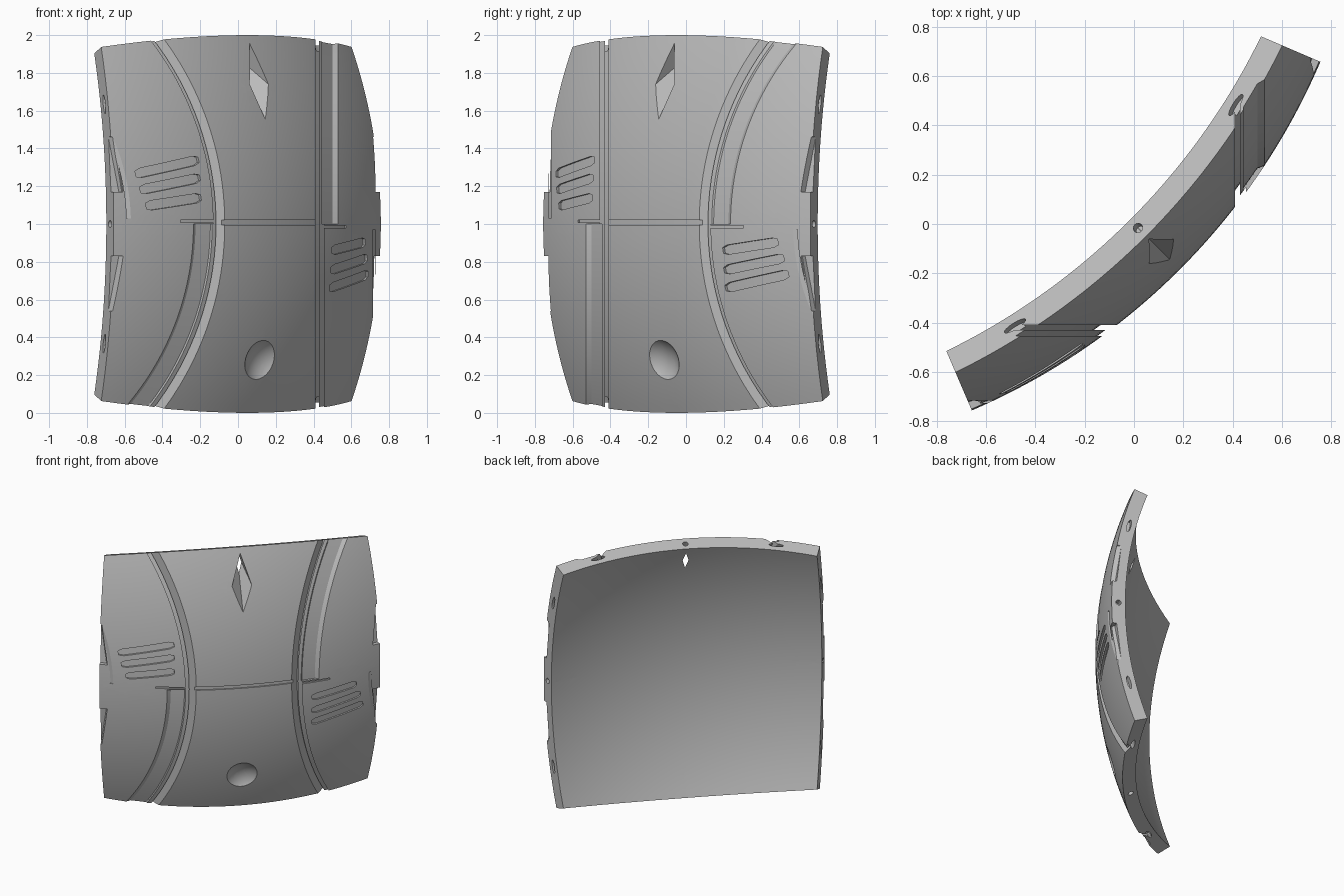
import bpy, bmesh, math
from mathutils import Vector, Matrix

if "Cube" in bpy.data.objects:
    bpy.data.objects.remove(bpy.data.objects["Cube"])

R = 2.692            # outer sphere radius
WALL = 0.1           # shell thickness
SLOPE = 0.4          # panel edge slope seen from the sphere centre
OFFSET = -2.43       # sphere centre along the facing direction
Q = math.sqrt(0.5)
N = 40

# Local frame: u across, h up, d outward from the sphere centre
FRAME = Matrix(((Q, 0, Q, OFFSET * Q), (Q, 0, -Q, -OFFSET * Q), (0, 1, 0, 1), (0, 0, 0, 1)))
UNFRAME = FRAME.inverted()


def on_sphere(u, h, depth=0.0):
    r = R - depth
    return Vector((u, h, math.sqrt(r * r - u * u - h * h)))


def on_plane(y, h, depth):
    """Point on the sphere lying in the world plane of constant y."""
    cx, cy, r = OFFSET * Q, -OFFSET * Q, R - depth
    x = cx + math.sqrt(r * r - (y - cy) ** 2 - h * h)
    return UNFRAME @ Vector((x, y, h + 1))


def finish(bm, name):
    bmesh.ops.recalc_face_normals(bm, faces=bm.faces)
    mesh = bpy.data.meshes.new(name)
    bm.to_mesh(mesh)
    bm.free()
    obj = bpy.data.objects.new(name, mesh)
    bpy.context.scene.collection.objects.link(obj)
    return obj


# Curved panel shell
bm = bmesh.new()
layers = []
for r in (R, R - WALL):
    layers.append([[bm.verts.new(Vector((SLOPE * (2 * i / N - 1), SLOPE * (2 * j / N - 1), 1)).normalized() * r)
                    for j in range(N + 1)] for i in range(N + 1)])
for g in layers:
    for i in range(N):
        for j in range(N):
            bm.faces.new((g[i][j], g[i + 1][j], g[i + 1][j + 1], g[i][j + 1]))
outer, inner = layers
for k in range(N):
    for e in (0, N):
        bm.faces.new((outer[e][k], outer[e][k + 1], inner[e][k + 1], inner[e][k]))
        bm.faces.new((outer[k][e], outer[k + 1][e], inner[k + 1][e], inner[k][e]))
panel = finish(bm, "armour_panel")
panel.data.transform(FRAME)


def cut(bm, turn=0.0):
    """Carve a cutter, turned about the facing axis, out of the panel."""
    bm.transform(FRAME @ Matrix.Rotation(turn, 4, 'Z'))
    tool = finish(bm, "cutter")
    tool.hide_render = True
    mod = panel.modifiers.new("cut", 'BOOLEAN')
    mod.operation, mod.solver, mod.object = 'DIFFERENCE', 'EXACT', tool
    bpy.context.view_layer.objects.active = panel
    bpy.ops.object.modifier_apply(modifier=mod.name)
    bpy.data.objects.remove(tool)


def loft(rings):
    bm = bmesh.new()
    loops = [[bm.verts.new(p) for p in ring] for ring in rings]
    for a, b in zip(loops, loops[1:]):
        for k in range(len(a)):
            m = (k + 1) % len(a)
            bm.faces.new((a[k], a[m], b[m], b[k]))
    bm.faces.new(loops[0])
    bm.faces.new(loops[-1])
    return bm


def ring_cut(profile, h0, h1, turn):
    steps = 36
    heights = [h0 + (h1 - h0) * i / steps for i in range(steps + 1)]
    cut(loft([[on_plane(y, h, depth) for y, depth in profile] for h in heights]), turn)


def slot_cut(a, b, half, depth, turn, rounded=True):
    """Shallow slot following the sphere from a to b."""
    a, b = Vector(a), Vector(b)
    side = Vector((a.y - b.y, b.x - a.x)).normalized()
    rings = []
    for i in range(13):
        t = i / 12
        w = half * (0.6 if rounded and i in (0, 12) else 1)
        p = a.lerp(b, t)
        lo, hi = p - side * w, p + side * w
        rings.append([on_sphere(*lo, -0.05), on_sphere(*lo, depth), on_sphere(*hi, depth), on_sphere(*hi, -0.05)])
    cut(loft(rings), turn)


# Matching details on both flanks
for turn in (0, math.pi):
    # Lowered strip with a sloped far wall
    ring_cut([(-0.445, -0.05), (-0.445, 0.018), (-0.5, 0.018), (-0.532, -0.002), (-0.532, -0.05)], -1.06, 0.0, turn)
    # Main seam with a stepped lip
    ring_cut([(-0.41, -0.05), (-0.41, 0.04), (-0.43, 0.04), (-0.43, 0.012), (-0.455, 0.012), (-0.455, -0.05)],
             -1.06, 1.06, turn)
    # Thin outer seam
    ring_cut([(-0.715, -0.05), (-0.715, 0.01), (-0.725, 0.01), (-0.725, -0.05)], 0.03, 0.62, turn)
    # Seam along the base of the vented plate
    slot_cut((-0.4, 0.015), (-0.62, 0.015), 0.006, 0.012, turn, False)
    # Vents
    for u, low, high in ((-0.82, 0.095, 0.14), (-0.85, 0.18, 0.245), (-0.87, 0.265, 0.34)):
        slot_cut((u, low), (-0.49, high), 0.025, 0.015, turn)
    # Edge pockets above and below the middle
    for s in (1, -1):
        outline = [(-0.945, 0.17), (-1.06, 0.17), (-1.06, 0.5), (-0.975, 0.46)]
        cut(loft([[on_sphere(u, s * h, d) for u, h in outline] for d in (-0.05, 0.03)]), turn)

# Seam across the middle
slot_cut((-0.37, 0.008), (0.37, 0.008), 0.012, 0.01, 0, False)

# Dished rounds behind the upright spikes
for turn in (0, math.pi):
    bm = bmesh.new()
    bmesh.ops.create_uvsphere(bm, u_segments=48, v_segments=32, radius=0.171)
    bm.transform(Matrix.Translation(on_sphere(0, 0.755, -0.131)))
    cut(bm, turn)

# Details on each of the four sides
for q in range(4):
    turn = q * math.pi / 2
    # Four-pointed spike opening, narrowing to a slit inside
    tip = on_sphere(0, 0.907, 0.14)
    rim = [on_sphere(u, h) for u, h in ((0, 0.555), (0.07, 0.74), (0, 0.957), (-0.07, 0.74))]
    bm = bmesh.new()
    for p in [tip] + [tip + (p - tip) * 1.02 for p in rim] + [p * 1.05 for p in rim]:
        bm.verts.new(p)
    hull = bmesh.ops.convex_hull(bm, input=bm.verts)
    bmesh.ops.delete(bm, geom=hull["geom_interior"], context='VERTS')
    cut(bm, turn)
    # Edge sockets: one round hole between two slots
    for mid, long, wide in ((0, 0.02, 0.02), (0.66, 0.055, 0.014), (-0.66, 0.055, 0.014)):
        rings = []
        for ratio in (SLOPE - 0.02, SLOPE + 0.02):
            ring = []
            for k in range(16):
                a = k * math.pi / 8
                s = mid + long * math.cos(a)
                ring.append(Vector((s / 2.48, ratio, 1)).normalized() * (R - WALL / 2 + wide * math.sin(a)))
            rings.append(ring)
        cut(loft(rings), turn)

# Single grey finish
grey = bpy.data.materials.new("plain_grey")
grey.use_nodes = True
colour = (0.5, 0.5, 0.5, 1)
grey.diffuse_color = colour
grey.node_tree.nodes["Principled BSDF"].inputs["Base Color"].default_value = colour
panel.data.materials.clear()
panel.data.materials.append(grey)

for obj in bpy.context.selected_objects:
    obj.select_set(False)
panel.select_set(True)
bpy.context.view_layer.objects.active = panel
bpy.ops.object.shade_smooth_by_angle(angle=math.radians(20))
